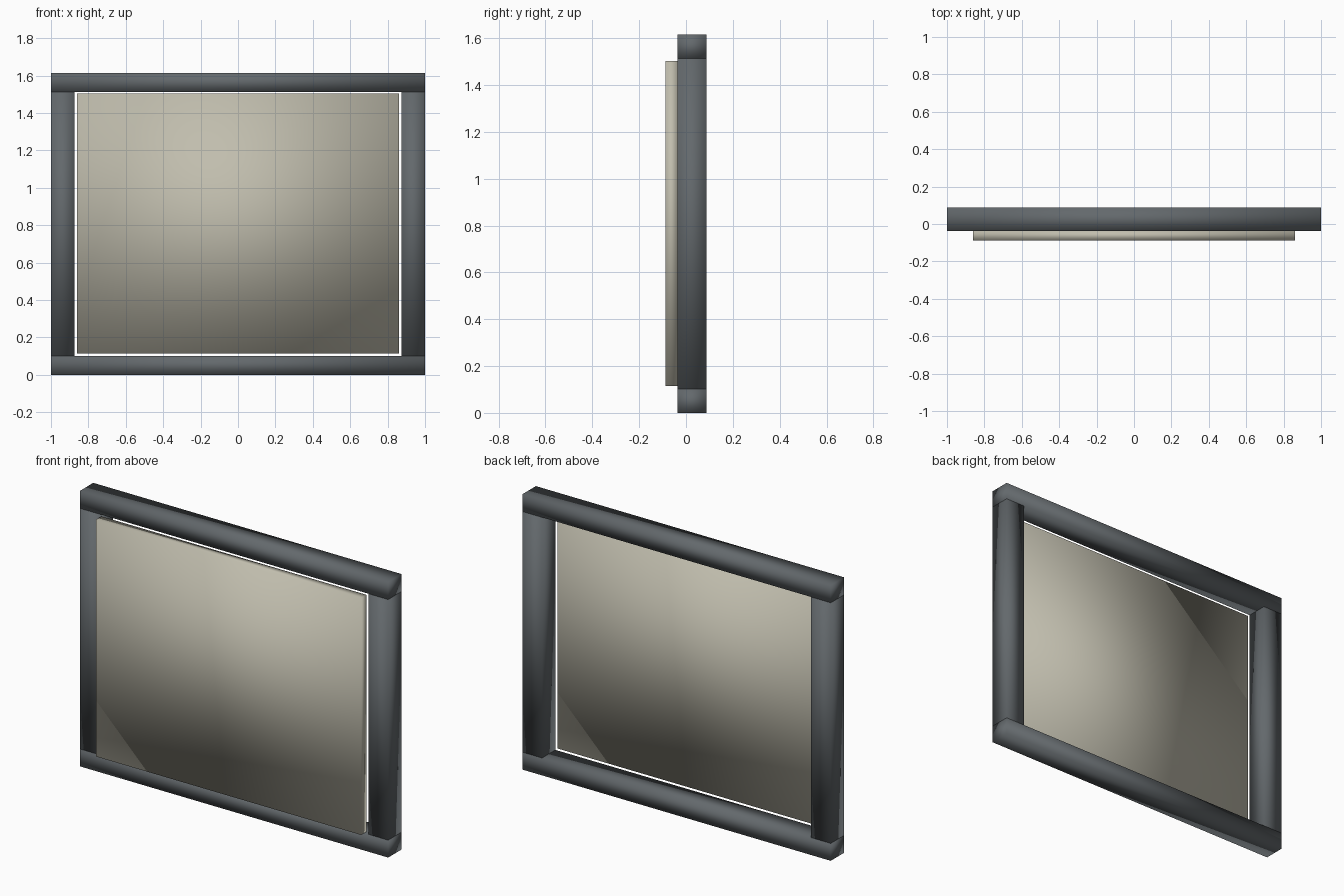
import bpy
import bmesh
from mathutils import Matrix, Vector

default_cube = bpy.data.objects.get("Cube")
if default_cube:
    bpy.data.objects.remove(default_cube, do_unlink=True)


def make_material(name, colour):
    mat = bpy.data.materials.new(name)
    mat.use_nodes = True
    mat.diffuse_color = colour
    mat.node_tree.nodes["Principled BSDF"].inputs["Base Color"].default_value = colour
    return mat


def smooth_box(name, low, high, mat):
    """Box between two corners, with soft shading carried over its edges."""
    low, high = Vector(low), Vector(high)
    bm = bmesh.new()
    bmesh.ops.create_cube(bm, size=1)
    bm.transform(Matrix.Diagonal((*(high - low), 1)))
    for face in bm.faces:
        face.smooth = True
    mesh = bpy.data.meshes.new(name)
    bm.to_mesh(mesh)
    bm.free()
    mesh.materials.append(mat)
    obj = bpy.data.objects.new(name, mesh)
    obj.location = (low + high) / 2
    bpy.context.collection.objects.link(obj)
    return obj


grey = make_material("dark grey metal", (0.125, 0.14, 0.15, 1))
beige = make_material("warm beige", (0.53, 0.51, 0.42, 1))

FRONT, SEAM, BACK = -0.087, -0.037, 0.087
HEIGHT, RAIL, INNER = 1.615, 0.102, 0.873

# Rails along the bottom and top
smooth_box("bottom_rail", (-1, SEAM, 0), (1, BACK, RAIL), grey)
smooth_box("top_rail", (-1, SEAM, HEIGHT - RAIL), (1, BACK, HEIGHT), grey)

# Posts between the rails
smooth_box("left_post", (INNER, SEAM, RAIL), (1, BACK, HEIGHT - RAIL), grey)
smooth_box("right_post", (-1, SEAM, RAIL), (-INNER, BACK, HEIGHT - RAIL), grey)

# Panel in front of the opening
smooth_box("panel", (-0.86, FRONT, 0.114), (0.86, SEAM, 1.503), beige)
